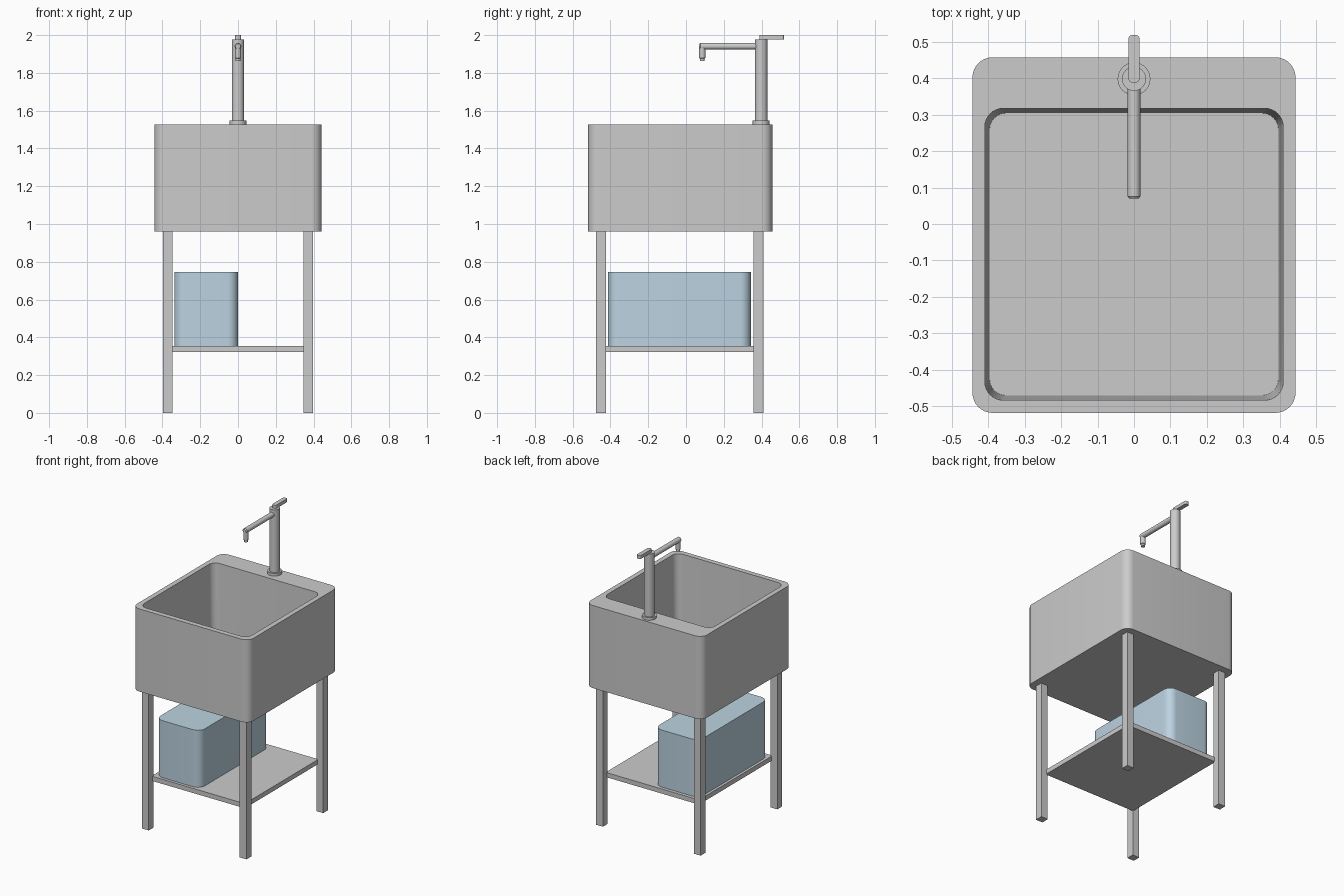
import bpy, bmesh, math
from mathutils import Matrix, Vector

if "Cube" in bpy.data.objects:
    bpy.data.objects.remove(bpy.data.objects["Cube"])


def rounded_rect(x0, x1, y0, y1, z, r, n=8):
    """Ring of points around a rectangle with rounded corners."""
    corners = [(x1 - r, y1 - r), (x0 + r, y1 - r), (x0 + r, y0 + r), (x1 - r, y0 + r)]
    pts = []
    for i, (cx, cy) in enumerate(corners):
        for k in range(n + 1):
            a = (i + k / n) * math.pi / 2
            pts.append((cx + r * math.cos(a), cy + r * math.sin(a), z))
    return pts


def circle(r, z, n=32):
    return [(r * math.cos(2 * math.pi * i / n), r * math.sin(2 * math.pi * i / n), z) for i in range(n)]


def loft(name, rings, matrix=None):
    """Skin a stack of rings and cap both ends."""
    bm = bmesh.new()
    vs = [[bm.verts.new(p) for p in ring] for ring in rings]
    n = len(vs[0])
    for a, b in zip(vs, vs[1:]):
        for i in range(n):
            j = (i + 1) % n
            bm.faces.new((a[i], a[j], b[j], b[i]))
    bm.faces.new(vs[0][::-1])
    bm.faces.new(vs[-1])
    if matrix:
        bm.transform(matrix)
    bmesh.ops.recalc_face_normals(bm, faces=bm.faces)
    me = bpy.data.meshes.new(name)
    bm.to_mesh(me)
    bm.free()
    for p in me.polygons:
        p.use_smooth = True
    me.set_sharp_from_angle(angle=math.radians(30))
    ob = bpy.data.objects.new(name, me)
    bpy.context.collection.objects.link(ob)
    return ob


def box(name, x0, x1, y0, y1, z0, z1):
    bm = bmesh.new()
    size = (x1 - x0, y1 - y0, z1 - z0)
    mid = Vector(((x0 + x1) / 2, (y0 + y1) / 2, (z0 + z1) / 2))
    bmesh.ops.create_cube(bm, size=1, matrix=Matrix.Translation(mid) @ Matrix.Diagonal((*size, 1)))
    me = bpy.data.meshes.new(name)
    bm.to_mesh(me)
    bm.free()
    ob = bpy.data.objects.new(name, me)
    bpy.context.collection.objects.link(ob)
    return ob


# Deep basin: outer shell, rim and slightly tapered bowl in one skin
FLOOR = 1.0
loft("basin", [
    rounded_rect(-0.443, 0.443, -0.518, 0.457, 0.96, 0.055),
    rounded_rect(-0.443, 0.443, -0.518, 0.457, 1.528, 0.055),
    rounded_rect(-0.409, 0.409, -0.483, 0.317, 1.528, 0.05),
    rounded_rect(-0.396, 0.396, -0.47, 0.304, FLOOR, 0.045),
])
loft("drain", [circle(0.038, FLOOR - 0.01), circle(0.038, FLOOR + 0.003)],
     Matrix.Translation((0, -0.082, 0)))

# Four legs
for side, x in (("left", -0.372), ("right", 0.372)):
    for end, y in (("front", -0.45), ("back", 0.383)):
        box(f"{end}_{side}_leg", x - 0.026, x + 0.026, y - 0.026, y + 0.026, 0, 0.965)

# Lower shelf and the storage bin on it
box("shelf", -0.355, 0.355, -0.433, 0.366, 0.323, 0.355)
storage_bin = loft("storage_bin", [
    rounded_rect(-0.337, 0.0, -0.413, 0.343, 0.355, 0.055),
    rounded_rect(-0.337, 0.0, -0.413, 0.343, 0.747, 0.055),
])
mat = bpy.data.materials.new("bin_blue")
mat.diffuse_color = (0.50, 0.65, 0.75, 1)
mat.use_nodes = True
mat.node_tree.nodes["Principled BSDF"].inputs["Base Color"].default_value = mat.diffuse_color
storage_bin.data.materials.append(mat)

# Tap: flange, column, horizontal spout, nozzle and lever
TAP_Y = 0.398
at_tap = Matrix.Translation((0, TAP_Y, 0))
loft("tap_flange", [circle(0.045, 1.525), circle(0.045, 1.547)], at_tap)
loft("tap_column", [circle(0.033, 1.54), circle(0.033, 1.978)], at_tap)
along_front = Matrix.Translation((0, TAP_Y, 1.941)) @ Matrix.Rotation(math.pi / 2, 4, 'X')
loft("tap_spout", [circle(0.0175, 0.0), circle(0.0175, 0.322), circle(0.013, 0.328)], along_front)
loft("tap_nozzle", [circle(0.0165, 1.945), circle(0.0165, 1.88), circle(0.0125, 1.876), circle(0.0125, 1.864)],
     Matrix.Translation((0, 0.086, 0)))
loft("tap_lever", [
    rounded_rect(-0.015, 0.015, 0.388, 0.518, 1.977, 0.01, 5),
    rounded_rect(-0.015, 0.015, 0.388, 0.518, 2.0, 0.01, 5),
])
